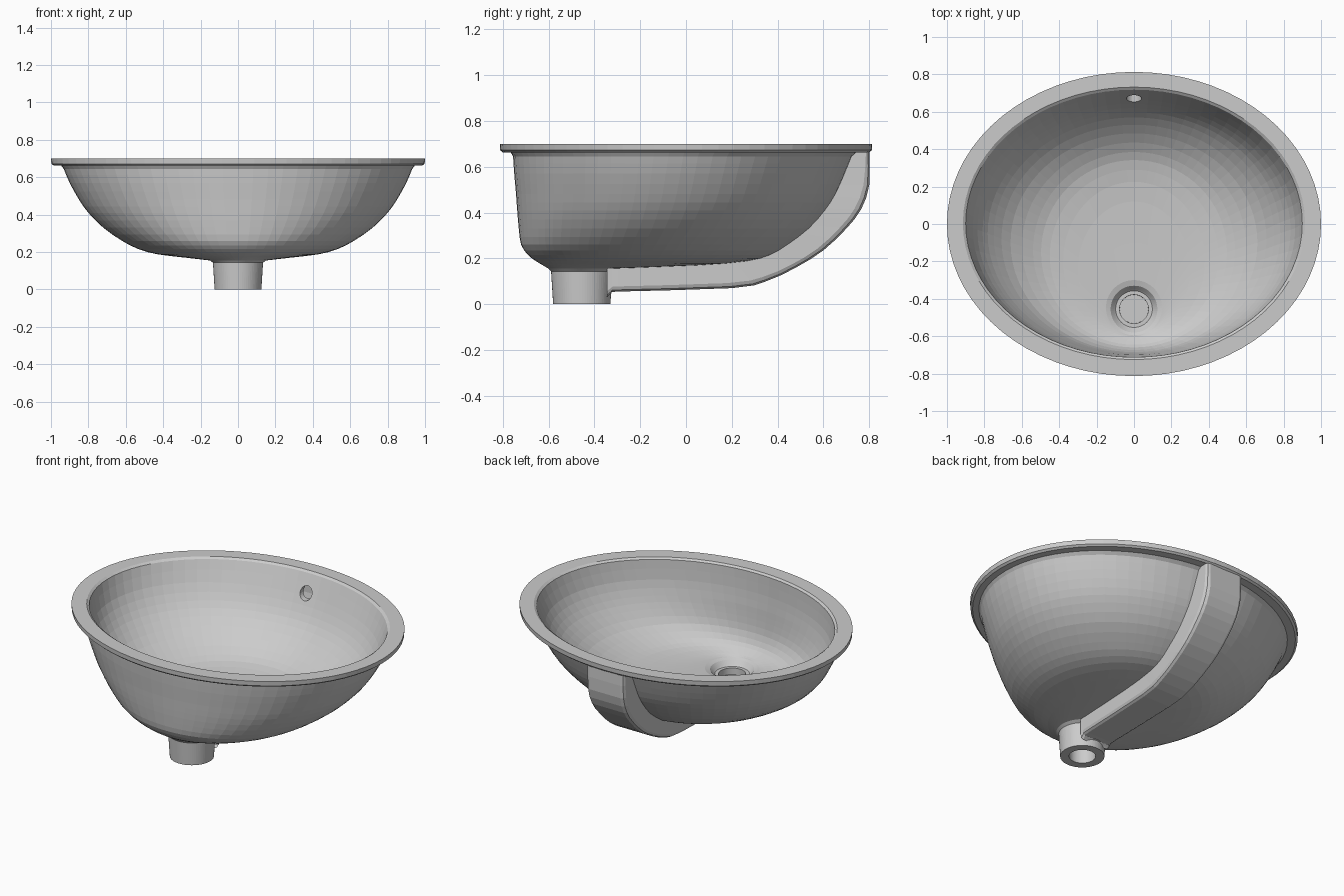
import bpy, bmesh, math

if "Cube" in bpy.data.objects:
    bpy.data.objects.remove(bpy.data.objects["Cube"])

SEG = 72
DRAIN_Y = -0.455


def make_object(name, bm):
    bmesh.ops.recalc_face_normals(bm, faces=bm.faces[:])
    mesh = bpy.data.meshes.new(name)
    bm.to_mesh(mesh)
    bm.free()
    obj = bpy.data.objects.new(name, mesh)
    bpy.context.collection.objects.link(obj)
    return obj


def refine(rows, n=2):
    """Catmull-Rom interpolation between profile rows."""
    out = []
    for i in range(len(rows) - 1):
        p0, p1, p2 = rows[max(i - 1, 0)], rows[i], rows[i + 1]
        p3 = rows[min(i + 2, len(rows) - 1)]
        for k in range(n):
            t = k / n
            out.append(tuple(
                0.5 * (2 * b + (c - a) * t + (2 * a - 5 * b + 4 * c - d) * t * t
                       + (3 * b - a - 3 * c + d) * t ** 3)
                for a, b, c, d in zip(p0, p1, p2, p3)))
    return out + [rows[-1]]


def circle(z, r):
    return (z, r, DRAIN_Y - r, DRAIN_Y + r)


def loft(bm, loops, closed_loop, closed_path):
    n = len(loops)
    m = len(loops[0])
    for i in range(n if closed_path else n - 1):
        a, b = loops[i], loops[(i + 1) % n]
        for j in range(m if closed_loop else m - 1):
            k = (j + 1) % m
            bm.faces.new((a[j], a[k], b[k], b[j]))


# Basin: every ring is (z, half width, front y, back y)
inner = [(0.69, 0.90, -0.712, 0.718), (0.57, 0.862, -0.708, 0.665),
         (0.48, 0.81, -0.70, 0.62), (0.41, 0.75, -0.695, 0.57),
         (0.33, 0.66, -0.685, 0.485), (0.265, 0.54, -0.66, 0.385),
         (0.235, 0.45, -0.63, 0.29), (0.215, 0.30, -0.605, 0.12),
         (0.203, 0.15, -0.595, -0.30)]
drain_in = [circle(0.195, 0.125), circle(0.172, 0.105), circle(0.165, 0.098),
            circle(0.165, 0.077), circle(0.0, 0.075)]
drain_out = [circle(0.0, 0.125), circle(0.143, 0.134)]
outer = [(0.155, 0.15, -0.60, -0.30), (0.17, 0.28, -0.625, 0.08),
         (0.188, 0.43, -0.655, 0.28), (0.215, 0.53, -0.69, 0.38),
         (0.26, 0.62, -0.72, 0.455), (0.33, 0.72, -0.73, 0.545),
         (0.41, 0.80, -0.737, 0.615), (0.48, 0.85, -0.742, 0.66),
         (0.57, 0.90, -0.75, 0.70), (0.645, 0.932, -0.755, 0.73)]
rim = [(0.662, 0.945, -0.765, 0.75), (0.662, 0.985, -0.80, 0.80),
       (0.672, 0.998, -0.811, 0.811), (0.70, 1.0, -0.813, 0.813),
       (0.70, 0.915, -0.725, 0.732)]
rings = refine(inner) + drain_in + drain_out + refine(outer) + rim

bm = bmesh.new()
loops = []
for z, a, yf, yb in rings:
    c, b = (yf + yb) / 2, (yb - yf) / 2
    loops.append([bm.verts.new((a * math.cos(t), c + b * math.sin(t), z))
                  for t in (2 * math.pi * j / SEG for j in range(SEG))])
loft(bm, loops, True, True)
basin = make_object("basin", bm)

# Overflow hole through the back wall into the channel
bpy.ops.mesh.primitive_cylinder_add(vertices=24, radius=0.04, depth=0.16,
                                    location=(0, 0.69, 0.585),
                                    rotation=(math.pi / 2, 0, 0))
cutter = bpy.context.object
cutter.name = "overflow_cutter"
cutter.hide_render = True
cutter.display_type = 'WIRE'
cut = basin.modifiers.new("overflow_hole", 'BOOLEAN')
cut.operation = 'DIFFERENCE'
cut.solver = 'EXACT'
cut.object = cutter

# Overflow channel: (outer y, outer z, buried y, buried z, half width)
path = [(0.80, 0.664, 0.72, 0.664, 0.13), (0.80, 0.52, 0.66, 0.52, 0.13),
        (0.765, 0.415, 0.60, 0.42, 0.13), (0.70, 0.33, 0.535, 0.345, 0.128),
        (0.60, 0.235, 0.46, 0.28, 0.125), (0.48, 0.16, 0.38, 0.235, 0.12),
        (0.35, 0.10, 0.27, 0.205, 0.115), (0.20, 0.07, 0.10, 0.193, 0.11),
        (-0.30, 0.055, -0.30, 0.18, 0.105), (-0.325, 0.048, -0.325, 0.18, 0.105),
        (-0.345, 0.03, -0.345, 0.18, 0.105)]
section = [(-1, 0), (-1, 0.82), (-0.94, 0.94), (-0.82, 1),
           (0.82, 1), (0.94, 0.94), (1, 0.82), (1, 0)]
bm = bmesh.new()
loops = [[bm.verts.new((s * w, iy + (oy - iy) * d, iz + (oz - iz) * d))
          for s, d in section] for oy, oz, iy, iz, w in refine(path)]
loft(bm, loops, False, False)
channel = make_object("overflow_channel", bm)

# Disc closing the drain pipe
bpy.ops.mesh.primitive_cylinder_add(vertices=36, radius=0.08, depth=0.01,
                                    location=(0, DRAIN_Y, 0.12))
bpy.context.object.name = "drain_disc"
